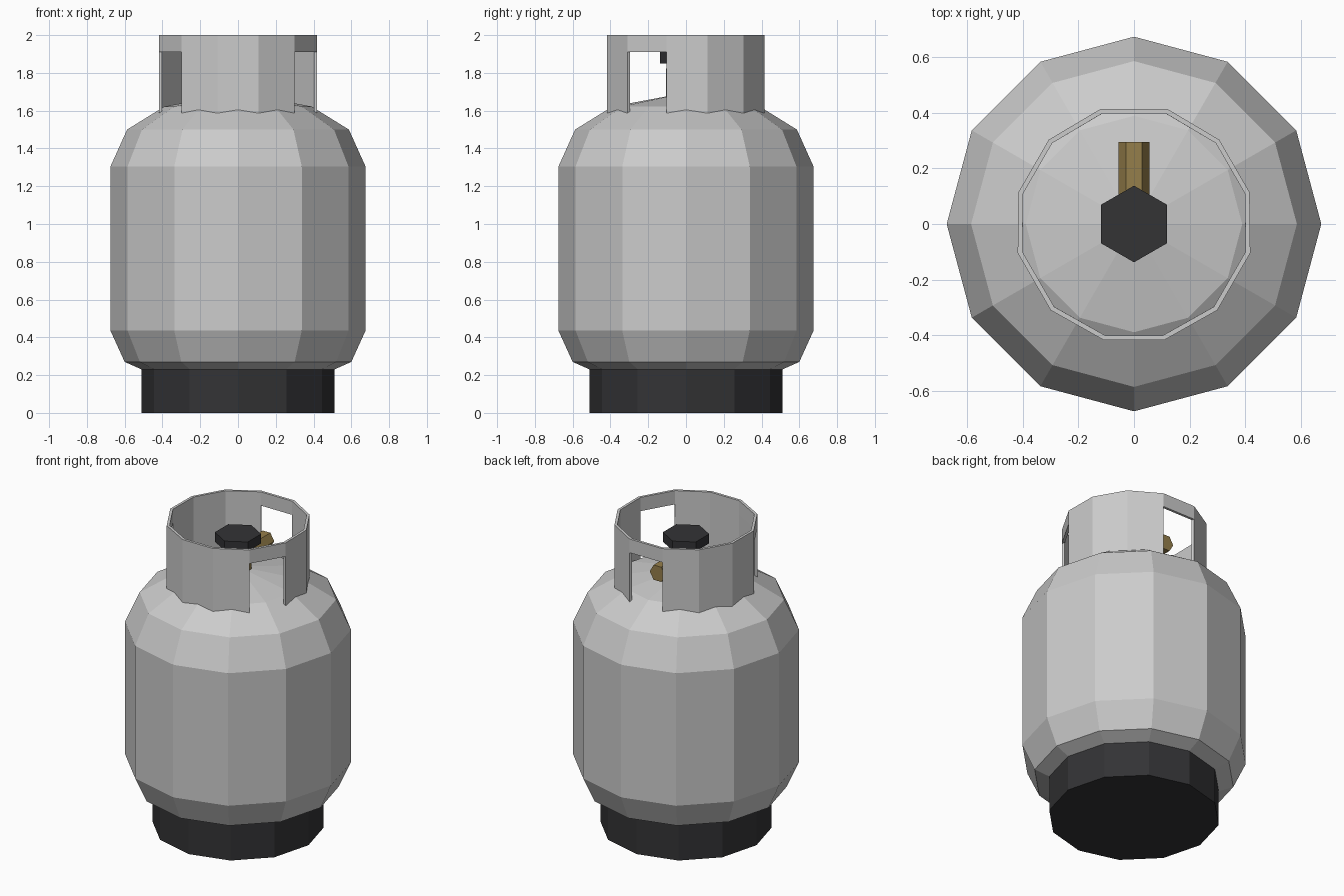
import bpy, bmesh
from math import sin, cos, pi, radians

if "Cube" in bpy.data.objects:
    bpy.data.objects.remove(bpy.data.objects["Cube"])


def material(name, rgb):
    m = bpy.data.materials.new(name)
    m.diffuse_color = (*rgb, 1)
    m.use_nodes = True
    m.node_tree.nodes["Principled BSDF"].inputs["Base Color"].default_value = m.diffuse_color
    return m


def finish(name, bm, mat=None):
    me = bpy.data.meshes.new(name)
    bm.to_mesh(me)
    bm.free()
    ob = bpy.data.objects.new(name, me)
    bpy.context.collection.objects.link(ob)
    if mat:
        me.materials.append(mat)
    return ob


def lathe(name, profile, sides, mat=None, turn=0.0):
    """Closed faceted solid from (radius, z) pairs; radius 0 at the end makes an apex."""
    bm = bmesh.new()
    rings = []
    for r, z in profile:
        n = sides if r > 0 else 1
        rings.append([bm.verts.new((r * cos(turn + 2 * pi * i / sides),
                                    r * sin(turn + 2 * pi * i / sides), z)) for i in range(n)])
    for a, b in zip(rings, rings[1:]):
        for i in range(sides):
            j = (i + 1) % sides
            bm.faces.new((a[i], a[j], b[j], b[i]) if len(b) > 1 else (a[i], a[j], b[0]))
    bm.faces.new(rings[0][::-1])
    if len(rings[-1]) > 1:
        bm.faces.new(rings[-1])
    return finish(name, bm, mat)


black = material("black", (0.033, 0.033, 0.036))
brass = material("brass", (0.30, 0.21, 0.07))

# Tank and foot ring
lathe("tank_body", [(0.51, 0.23), (0.60, 0.27), (0.675, 0.435), (0.675, 1.305),
                    (0.587, 1.50), (0.39, 1.622), (0, 1.695)], 12)
lathe("foot_ring", [(0.512, 0), (0.512, 0.23)], 12, black)

# Guard collar: three wide window panels with three solid panels between each pair
angles = []
for centre in (-30, 90, 210):
    angles += [centre - 16, centre + 16, centre + 45.33, centre + 74.67]
bm = bmesh.new()
rows = [[bm.verts.new((0.432 * cos(radians(a)), 0.432 * sin(radians(a)), z)) for a in angles]
        for z in (1.56, 1.91, 2.0)]
for level in (0, 1):
    lo, hi = rows[level], rows[level + 1]
    for i in range(12):
        if level == 0 and i % 4 == 0:
            continue  # open window
        j = (i + 1) % 12
        bm.faces.new((lo[i], lo[j], hi[j], hi[i]))
collar = finish("guard_collar", bm)
solid = collar.modifiers.new("thickness", 'SOLIDIFY')
solid.thickness = 0.017
solid.offset = -1
solid.use_even_offset = True

# Valve: stem, outlet towards the back, hand knob
lathe("valve_stem", [(0.08, 1.66), (0.08, 1.85)], 6, brass, pi / 6)
outlet = lathe("valve_outlet", [(0.056, 0), (0.056, 0.296)], 6, brass)
outlet.rotation_euler = (-pi / 2, 0, 0)
outlet.location = (0, 0, 1.76)
lathe("valve_knob", [(0.138, 1.85), (0.138, 1.912)], 6, black, pi / 6)
